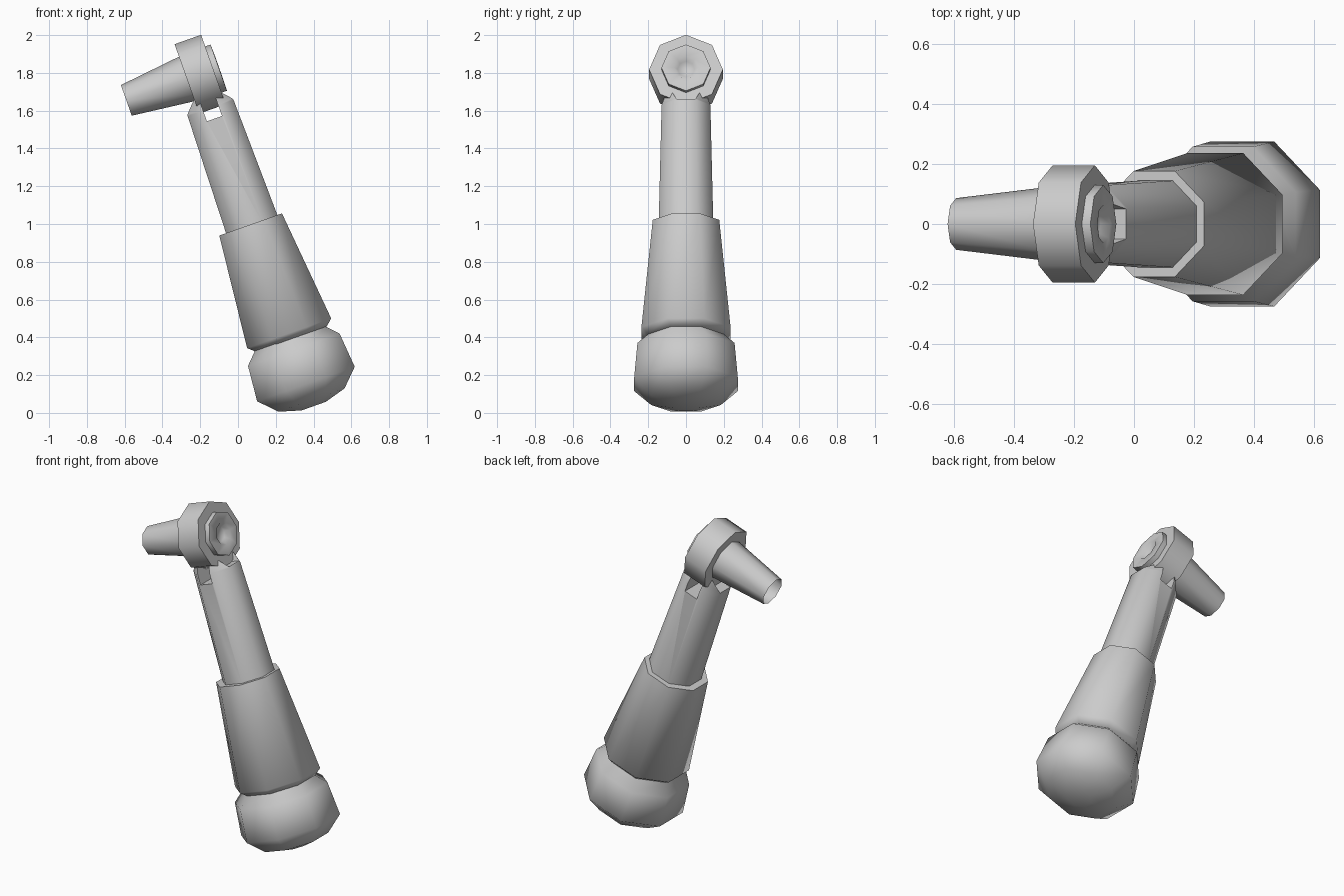
import bpy, bmesh, math
from mathutils import Matrix

if "Cube" in bpy.data.objects:
    bpy.data.objects.remove(bpy.data.objects["Cube"])

TILT = math.radians(19.5)
C, S = math.cos(TILT), math.sin(TILT)
# Local frame: x = head axis, y = depth, z = handle axis
FRAME = Matrix(((C, 0, -S, 0), (0, 1, 0, 0), (S, 0, C, 0), (0, 0, 0, 1)))
SIDES = 8


def finish(name, bm):
    bmesh.ops.recalc_face_normals(bm, faces=bm.faces)
    me = bpy.data.meshes.new(name)
    bm.to_mesh(me)
    bm.free()
    ob = bpy.data.objects.new(name, me)
    ob.matrix_world = FRAME
    bpy.context.collection.objects.link(ob)
    return ob


def loft(name, profile, place, phase=0.0, caps=True):
    """Eight-sided rings through (radius, position) pairs."""
    bm = bmesh.new()
    rings = []
    for r, t in profile:
        ring = []
        for i in range(SIDES):
            a = 2 * math.pi * i / SIDES + phase
            ring.append(bm.verts.new(place(r * math.cos(a), r * math.sin(a), t)))
        rings.append(ring)
    for lo, hi in zip(rings, rings[1:]):
        for i in range(SIDES):
            j = (i + 1) % SIDES
            bm.faces.new((lo[i], lo[j], hi[j], hi[i]))
    if caps:
        bm.faces.new(rings[0])
        bm.faces.new(rings[-1])
    return finish(name, bm)


def body(name, cx, profile):
    # flats face the axes, so radii are given to the flats
    k = 1 / math.cos(math.pi / SIDES)
    return loft(name, [(r * k, t) for r, t in profile],
                lambda a, b, t: (cx + a, b, t), math.pi / SIDES)


def head(name, profile, caps=True):
    return loft(name, profile, lambda a, b, t: (t, a, 1.757 + b), 0, caps)


def prism(name, outline, along_y, lo, hi):
    """Extrude an (across, height) outline along y or x."""
    bm = bmesh.new()
    ends = [[bm.verts.new((a, d, h) if along_y else (d, a, h)) for a, h in outline]
            for d in (lo, hi)]
    n = len(outline)
    for i in range(n):
        j = (i + 1) % n
        bm.faces.new((ends[0][i], ends[0][j], ends[1][j], ends[1][i]))
    for e in ends:
        bm.faces.new(e)
    return finish(name, bm)


# Handle parts
base = body("rounded_base", 0.39, [(0.068, -0.10), (0.185, -0.066), (0.274, 0.024),
                                   (0.257, 0.217), (0.20, 0.275), (0.20, 0.30)])
sleeve = body("grip_sleeve", 0.396, [(0.20, 0.275), (0.236, 0.307), (0.176, 0.918)])
arm = body("neck", 0.402, [(0.145, 0.88), (0.129, 1.57), (0.10, 1.65)])

# Slots that leave four prongs at the top of the neck
slots = [
    prism("slot_cutter", [(0.36, 1.51), (0.445, 1.51), (0.445, 1.8), (0.36, 1.8)],
          True, -0.4, 0.4),
    prism("notch_cutter", [(-0.05, 1.575), (0.05, 1.575), (0.085, 1.66), (0.085, 1.8),
                           (-0.085, 1.8), (-0.085, 1.66)], False, 0.0, 0.8),
]
for cutter in slots:
    mod = arm.modifiers.new("cut", 'BOOLEAN')
    mod.object = cutter
    mod.solver = 'EXACT'
    bpy.context.view_layer.objects.active = arm
    bpy.ops.object.modifier_apply(modifier=mod.name)
    bpy.data.objects.remove(cutter)

# Head disc with recessed end cap, and open tapered nozzle
disc = head("head_disc", [(0.195, 0.335), (0.195, 0.484)])
cap = head("recessed_cap", [(0.130, 0.47), (0.130, 0.514), (0.065, 0.516), (0.045, 0.488)])
nozzle = head("tapered_nozzle", [(0.086, -0.005), (0.125, 0.336)], caps=False)

for ob in (base, sleeve, arm, disc, cap, nozzle):
    bpy.ops.object.select_all(action='DESELECT')
    ob.select_set(True)
    bpy.context.view_layer.objects.active = ob
    bpy.ops.object.shade_smooth_by_angle(angle=math.radians(60))
